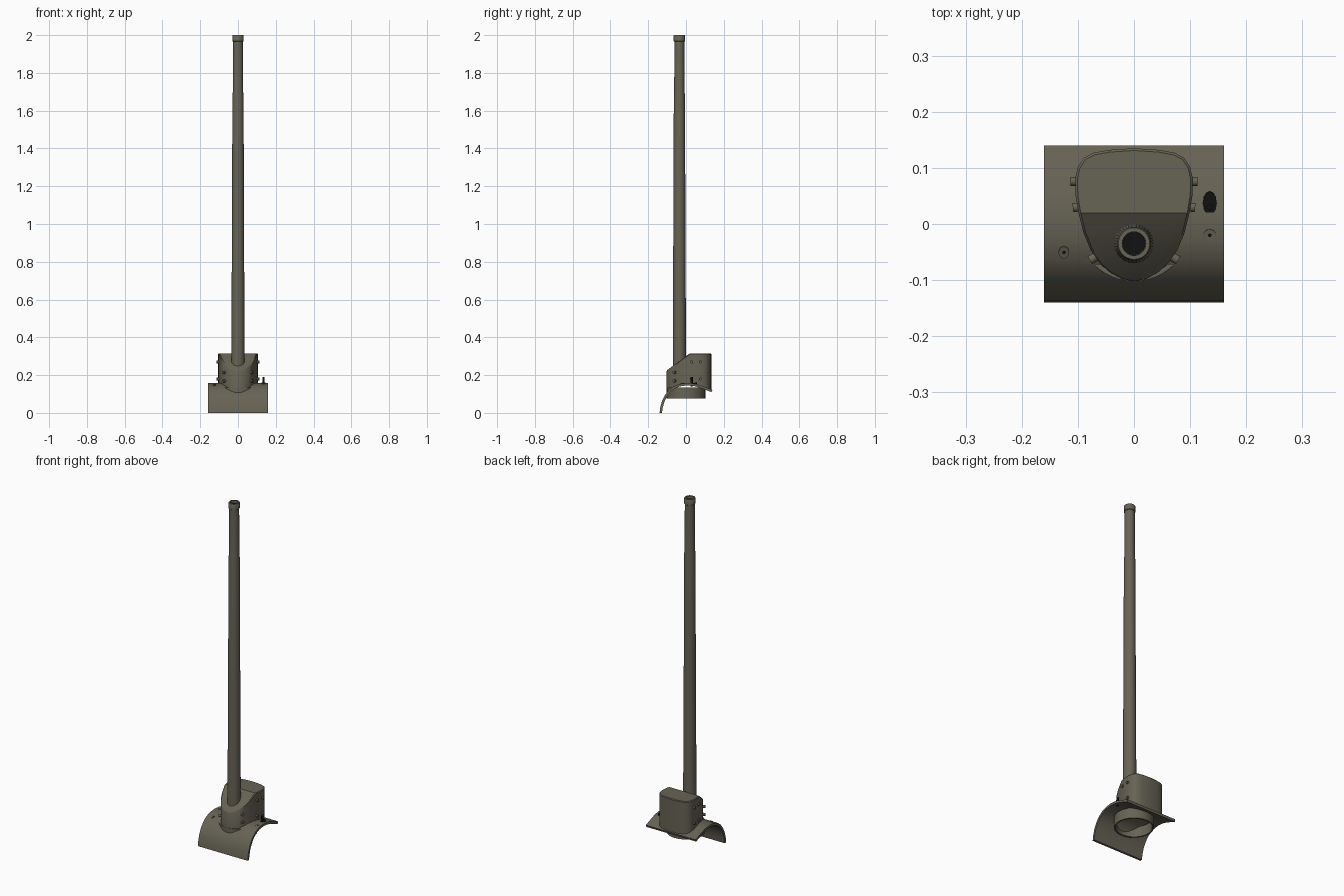
import bpy, bmesh, math
from mathutils import Vector

if "Cube" in bpy.data.objects:
    bpy.data.objects.remove(bpy.data.objects["Cube"], do_unlink=True)


def material(name, rgb):
    m = bpy.data.materials.new(name)
    m.use_nodes = True
    m.diffuse_color = (*rgb, 1)
    m.node_tree.nodes["Principled BSDF"].inputs["Base Color"].default_value = (*rgb, 1)
    return m


OLIVE = material("olive drab", (0.135, 0.125, 0.09))
BLACK = material("black", (0.006, 0.006, 0.006))


def finish(bm, name, mat, smooth=True):
    bmesh.ops.recalc_face_normals(bm, faces=bm.faces)
    me = bpy.data.meshes.new(name)
    bm.to_mesh(me)
    bm.free()
    me.materials.append(mat)
    ob = bpy.data.objects.new(name, me)
    bpy.context.collection.objects.link(ob)
    if smooth:
        bpy.ops.object.select_all(action='DESELECT')
        ob.select_set(True)
        bpy.context.view_layer.objects.active = ob
        bpy.ops.object.shade_smooth_by_angle(angle=math.radians(35))
    return ob


def lathe(name, profile, x, y, mat, steps=40):
    """Spin (radius, z) points around a vertical axis."""
    bm = bmesh.new()
    vs = [bm.verts.new((r, 0, z)) for r, z in profile]
    es = [bm.edges.new(p) for p in zip(vs, vs[1:])]
    bmesh.ops.spin(bm, geom=vs + es, cent=(0, 0, 0), axis=(0, 0, 1),
                   angle=math.tau, steps=steps)
    bmesh.ops.remove_doubles(bm, verts=bm.verts, dist=1e-5)
    bmesh.ops.translate(bm, verts=bm.verts, vec=(x, y, 0))
    return finish(bm, name, mat)


def rod(name, at, direction, radius, length, mat, sides=12, stretch=1):
    """Cylinder centred on a point, pointing along a direction."""
    bm = bmesh.new()
    bmesh.ops.create_cone(bm, cap_ends=True, segments=sides, radius1=radius,
                          radius2=radius, depth=length)
    bmesh.ops.scale(bm, verts=bm.verts, vec=(1, stretch, 1))
    turn = Vector((0, 0, 1)).rotation_difference(Vector(direction))
    bmesh.ops.transform(bm, verts=bm.verts, matrix=turn.to_matrix().to_4x4())
    bmesh.ops.translate(bm, verts=bm.verts, vec=at)
    return finish(bm, name, mat)


# Curved mantlet plate: side profile swept across the width
CURVE = [(-.14, 0), (-.136, .03), (-.126, .065), (-.11, .097), (-.09, .122),
         (-.065, .141), (-.035, .153), (0, .158), (.03, .157), (.06, .151),
         (.1, .137), (.14, .122)]
THICK = .013


def plate_z(y):
    for (y0, z0), (y1, z1) in zip(CURVE, CURVE[1:]):
        if y <= y1:
            return z0 + (z1 - z0) * (y - y0) / (y1 - y0)
    return CURVE[-1][1]


inner = []
for i, (y, z) in enumerate(CURVE):
    a, b = CURVE[max(i - 1, 0)], CURVE[min(i + 1, len(CURVE) - 1)]
    t = Vector((b[0] - a[0], b[1] - a[1])).normalized()
    inner.append((y + t.y * THICK, max(z - t.x * THICK, 0)))
bm = bmesh.new()
face = bm.faces.new([bm.verts.new((-.16, y, z)) for y, z in CURVE + inner[::-1]])
ext = bmesh.ops.extrude_face_region(bm, geom=[face])["geom"]
bmesh.ops.translate(bm, vec=(.32, 0, 0),
                    verts=[v for v in ext if isinstance(v, bmesh.types.BMVert)])
finish(bm, "mantlet_plate", OLIVE)

# Housing: bell-shaped wall, flat roof at the back and sloping roof at the front
HALF = [(.022, -.098), (.042, -.087), (.06, -.071), (.077, -.047), (.09, -.016),
        (.099, .02), (.104, .05), (.105, .08), (.1, .102), (.089, .118),
        (.072, .127), (.045, .132)]
outline = [(0, -.102)] + HALF + [(0, .135)] + [(-x, y) for x, y in HALF[::-1]]


def roof_z(y):
    return min(.315, .225 + .74 * (y + .102))


bm = bmesh.new()
low = [bm.verts.new((x, y, plate_z(y) - .008)) for x, y in outline]
top = [bm.verts.new((x, y, roof_z(y))) for x, y in outline]
n = len(outline)
for i in range(n):
    j = (i + 1) % n
    bm.faces.new((low[i], low[j], top[j], top[i]))
front = [v for v in top if v.co.y < .021]
back = [v for v in top if v.co.y > .019]
for group in (front, back):
    mid = sum((v.co for v in group), Vector()) / len(group)
    group.sort(key=lambda v: math.atan2(v.co.y - mid.y, v.co.x - mid.x))
    bm.faces.new(group)
rim = [e for e in bm.edges if e.verts[0] in top and e.verts[1] in top
       and any(abs(f.normal.z) < .1 for f in e.link_faces)
       and abs(e.verts[0].co.x - e.verts[1].co.x) < .15]
bmesh.ops.recalc_face_normals(bm, faces=bm.faces)
bmesh.ops.bevel(bm, geom=rim, offset=.004, segments=1, affect='EDGES')
finish(bm, "gun_housing", OLIVE)

# Hollow collar under the plate
lathe("rear_collar", [(.102, .135), (.102, .075), (.094, .075), (.094, .135),
                      (.102, .135)], 0, 0, OLIVE, 48)

# Tapered barrel with muzzle ring and open bore
GUN_Y = -.035
lathe("barrel", [(.035, .2), (.035, .3), (.032, 1.0), (.0295, 1.68), (.0275, 1.7),
                 (.0265, 1.965), (.03, 1.968), (.03, 1.997), (.028, 2.0),
                 (.021, 2.0), (.02, 1.9)], 0, GUN_Y, OLIVE)
lathe("bore", [(.0198, 1.985), (.0198, 1.9), (0, 1.9)], 0, GUN_Y, BLACK)

# Bolts in pairs along both sides of the housing
for side, label in ((1, "left"), (-1, "right")):
    for k, (x, y, nx, ny, heights) in enumerate((
            (.104, .076, 1, 0, (.27, .18)), (.1, .03, 1, -.1, (.27, .18)),
            (.071, -.06, .85, -.5, (.215, .17)))):
        for z in heights:
            rod(f"{label}_bolt_{k + 1}", (side * x, y, z), (side * nx, ny, 0),
                .008, .018, OLIVE)

# Side gun port with its muzzle
rod("side_gun_port", (.135, .037, plate_z(.037) - .001), (0, -.08, 1),
    .0125, .008, BLACK, 12, 1.7)
rod("side_gun_muzzle", (.135, .03, .165), (0, 0, 1), .006, .05, BLACK)

# Sight opening and small round plug
rod("sight_rim", (-.125, -.05, plate_z(-.05)), (0, -.4, 1), .0095, .005, OLIVE, 16, 1.2)
rod("sight_hole", (-.125, -.05, plate_z(-.05) + .0005), (0, -.4, 1), .003, .006, BLACK, 10)
rod("plug_rim", (.135, -.02, plate_z(-.02)), (0, -.2, 1), .011, .004, OLIVE, 16)
rod("plug_centre", (.135, -.02, plate_z(-.02) + .0005), (0, -.2, 1), .003, .005, BLACK, 10)
